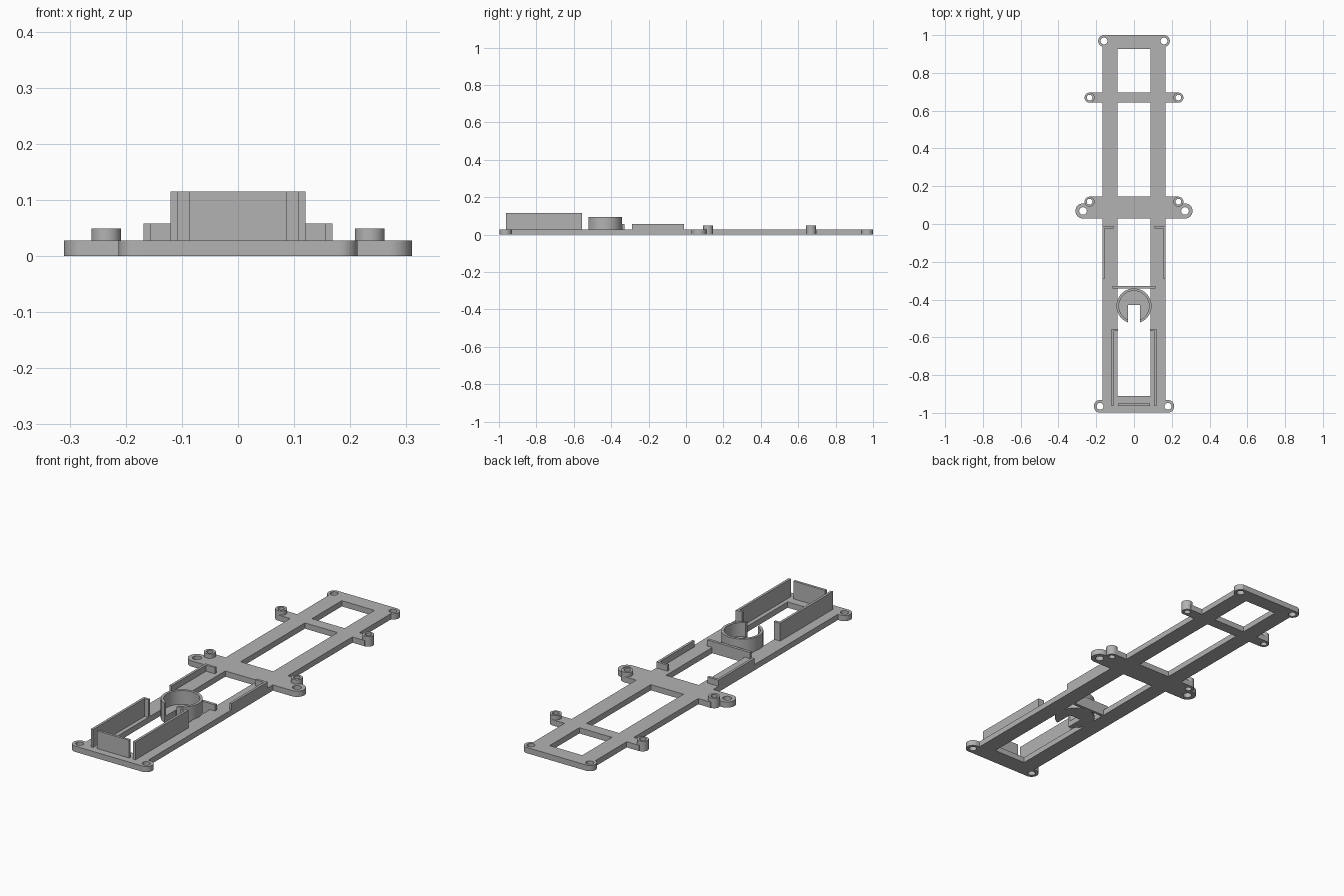
import bpy, bmesh
from mathutils import Matrix, Vector

if "Cube" in bpy.data.objects:
    bpy.data.objects.remove(bpy.data.objects["Cube"])

grey = bpy.data.materials.new("plain grey")
grey.use_nodes = True
COLOUR = (0.45, 0.45, 0.45, 1)
grey.diffuse_color = COLOUR
grey.node_tree.nodes["Principled BSDF"].inputs["Base Color"].default_value = COLOUR

T = 0.028          # plate thickness
W = 0.012          # wall thickness


def box(bm, x0, x1, y0, y1, z0=0, z1=T):
    size = Vector((x1 - x0, y1 - y0, z1 - z0))
    mid = Vector((x0 + x1, y0 + y1, z0 + z1)) / 2
    bmesh.ops.create_cube(bm, size=1, matrix=Matrix.Translation(mid) @ Matrix.Diagonal((*size, 1)))


def pair(bm, x0, x1, *rest):
    """Box on the left and its mirror on the right."""
    box(bm, x0, x1, *rest)
    box(bm, -x1, -x0, *rest)


def disc(bm, x, y, r, z0=0, z1=T):
    bmesh.ops.create_cone(bm, cap_ends=True, segments=48, radius1=r, radius2=r, depth=z1 - z0,
                          matrix=Matrix.Translation((x, y, (z0 + z1) / 2)))


def make(name, bm):
    mesh = bpy.data.meshes.new(name)
    bm.to_mesh(mesh)
    bm.free()
    mesh.materials.append(grey)
    ob = bpy.data.objects.new(name, mesh)
    bpy.context.collection.objects.link(ob)
    return ob


def cut(ob, cutter):
    """Merge the overlapping solids and subtract the cutter."""
    mod = ob.modifiers.new("cut", 'BOOLEAN')
    mod.operation, mod.solver, mod.use_self = 'DIFFERENCE', 'EXACT', True
    mod.object = cutter
    bpy.context.view_layer.objects.active = ob
    bpy.ops.object.modifier_apply(modifier=mod.name)
    bpy.data.objects.remove(cutter)
    bpy.ops.object.select_all(action='DESELECT')
    ob.select_set(True)
    bpy.ops.object.shade_smooth_by_angle()


# Base frame: side rails, cross bars, mounting tabs and raised bosses
frame, holes = bmesh.new(), bmesh.new()
pair(frame, 0.088, 0.168, -0.998, 1.0)
box(frame, -0.1, 0.1, 0.926, 1.0)
box(frame, -0.235, 0.235, 0.642, 0.697)
box(frame, -0.168, 0.168, 0.028, 0.146)
box(frame, -0.1, 0.1, -0.998, -0.91)
pair(frame, 0.16, 0.27, 0.029, 0.109)
pair(frame, 0.16, 0.235, 0.095, 0.145)
pair(frame, 0.15, 0.18, -0.998, -0.932)

# x, y, outer radius, hole radius, top height
mounts = [(0.159, 0.969, 0.031, 0.018, T), (0.235, 0.669, 0.0265, 0.015, 0.049),
          (0.235, 0.118, 0.0265, 0.015, 0.049), (0.27, 0.069, 0.04, 0.02, T),
          (0.18, -0.965, 0.033, 0.018, T)]
for x, y, r, hole, top in mounts:
    for side in (-1, 1):
        disc(frame, side * x, y, r, 0, top)
        disc(holes, side * x, y, hole, -0.1, 0.2)
cut(make("base_frame", frame), make("hole_cutter", holes))

# Round cup with floor, opened by a slot at the front
cup, hollow = bmesh.new(), bmesh.new()
disc(cup, 0, -0.434, 0.093, 0, 0.095)
disc(hollow, 0, -0.434, 0.08, T, 0.2)
box(hollow, -0.033, 0.033, -0.6, -0.43, -0.1, 0.2)
cut(make("round_cup", cup), make("cup_cutter", hollow))

# Low cross wall behind the cup
wall = bmesh.new()
box(wall, -0.115, 0.115, -0.342, -0.328, 0, 0.058)
make("cross_wall", wall)

# Low corner walls along the outer edge of the rails
wall = bmesh.new()
pair(wall, 0.168 - W, 0.168, -0.29, -0.011, T, 0.058)
pair(wall, 0.108, 0.168 - W, -0.011 - W, -0.011, T, 0.058)
make("low_corner_walls", wall)

# Tall tray walls with inward lips, and the front plate
wall = bmesh.new()
pair(wall, 0.12 - W, 0.12, -0.963, -0.555, T, 0.115)
pair(wall, 0.086, 0.12 - W, -0.555 - W, -0.555, T, 0.115)
make("tall_tray_walls", wall)
wall = bmesh.new()
box(wall, -0.086, 0.086, -0.963, -0.963 + W, T, 0.115)
make("front_tray_wall", wall)
